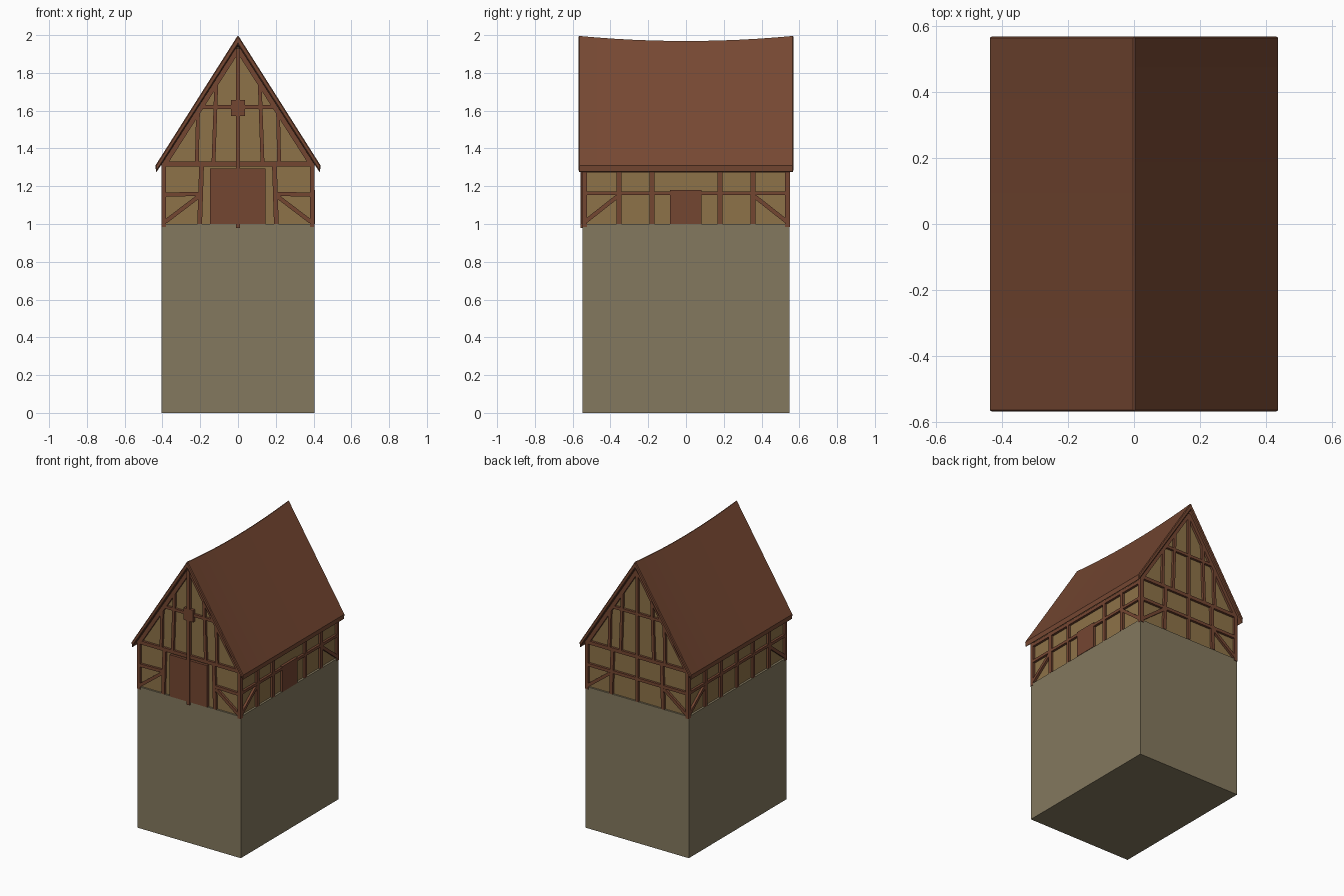
import bpy, bmesh, math
from mathutils import Matrix, Vector

if "Cube" in bpy.data.objects:
    bpy.data.objects.remove(bpy.data.objects["Cube"])


def material(name, rgb):
    m = bpy.data.materials.new(name)
    m.diffuse_color = (*rgb, 1)
    m.use_nodes = True
    m.node_tree.nodes["Principled BSDF"].inputs["Base Color"].default_value = m.diffuse_color
    return m


STONE = material("stone", (0.23, 0.19, 0.112))
PLASTER = material("plaster", (0.27, 0.17, 0.065))
TIMBER = material("timber", (0.175, 0.061, 0.031))
ROOF = material("roof_tile", (0.18, 0.064, 0.032))

WX, WY = 0.39, 0.535      # plaster half sizes
PROUD = 0.016             # how far the timbers stand out


def finish(name, bm, mat):
    bmesh.ops.recalc_face_normals(bm, faces=bm.faces)
    me = bpy.data.meshes.new(name)
    bm.to_mesh(me)
    bm.free()
    me.materials.append(mat)
    ob = bpy.data.objects.new(name, me)
    bpy.context.collection.objects.link(ob)
    return ob


def loft(name, sections, mat):
    """Closed solid through matching cross-section loops."""
    bm = bmesh.new()
    loops = [[bm.verts.new(p) for p in s] for s in sections]
    n = len(loops[0])
    for a, b in zip(loops, loops[1:]):
        for i in range(n):
            j = (i + 1) % n
            bm.faces.new((a[i], a[j], b[j], b[i]))
    bm.faces.new(loops[0])
    bm.faces.new(loops[-1])
    return finish(name, bm, mat)


def wall_frame(angle, dist):
    """Wall space (u along, v up, w outward) for a wall turned about z."""
    c, s = math.cos(angle), math.sin(angle)
    u, w = Vector((c, s, 0)), Vector((s, -c, 0))
    m = Matrix((u, Vector((0, 0, 1)), w)).transposed().to_4x4()
    m.translation = w * dist
    return m


def timbers(name, frame, beams):
    """Beams given as (u0, v0, u1, v1, width[, proud])."""
    bm = bmesh.new()
    for u0, v0, u1, v1, wid, *extra in beams:
        out = extra[0] if extra else PROUD
        length = math.hypot(u1 - u0, v1 - v0)
        m = (frame @ Matrix.Translation(((u0 + u1) / 2, (v0 + v1) / 2, out / 2 - 0.005))
             @ Matrix.Rotation(math.atan2(v1 - v0, u1 - u0), 4, 'Z')
             @ Matrix.Diagonal((length, wid, out + 0.01, 1)))
        bmesh.ops.create_cube(bm, size=1, matrix=m)
    return finish(name, bm, TIMBER)


def both(*beams):
    """Beams plus their mirror images."""
    return [b for u0, v0, u1, v1, *r in beams
            for b in ((u0, v0, u1, v1, *r), (-u0, v0, -u1, v1, *r))]


# Tall plain base block
bx, by = 0.405, 0.547
loft("base_block", [[(-bx, -by, z), (bx, -by, z), (bx, by, z), (-bx, by, z)]
                    for z in (0, 1)], STONE)

# Plaster walls with gables
loft("plaster_walls", [[(-WX, y, 0.99), (WX, y, 0.99), (WX, y, 1.328),
                        (0, y, 1.94), (-WX, y, 1.328)] for y in (-WY, WY)], PLASTER)

# Roof shell with a sagging ridge
sections = []
N = 12
for i in range(N + 1):
    t = -1 + 2 * i / N
    sag = 0.027 * (1 - t * t)
    y = 0.57 * t
    sections.append([(-0.437, y, 1.31), (0, y, 2.0 - sag), (0.437, y, 1.31),
                     (0.434, y, 1.272), (0, y, 1.95 - sag), (-0.434, y, 1.272)])
roof = loft("roof", sections, ROOF)
bev = roof.modifiers.new("soft_edges", 'BEVEL')
bev.width = 0.005
bev.segments = 1
bev.limit_method = 'ANGLE'
bev.angle_limit = math.radians(50)

# Gable framing shared by front and back
gable = both(
    (0.393, 0.99, 0.393, 1.325, 0.026),     # corner posts
    (0.203, 1.0, 0.193, 1.31, 0.025),       # inner posts
    (0.21, 1.145, 0.385, 1.012, 0.022),     # braces
    (0.397, 1.304, 0.0, 1.925, 0.026),      # rafters
    (0.218, 1.32, 0.212, 1.59, 0.02),       # short gable posts
    (0.13, 1.32, 0.115, 1.745, 0.02),       # tall gable posts
) + [(-0.395, 1.318, 0.395, 1.318, 0.025), (-0.19, 1.62, 0.19, 1.62, 0.02)]

front = wall_frame(0, WY)
back = wall_frame(math.pi, WY)
timbers("front_timbers", front, gable
        + both((0.2, 1.16, 0.39, 1.155, 0.022))
        + [(0, 0.98, 0, 1.93, 0.02, 0.024)])
timbers("back_timbers", back, gable
        + [(-0.39, 1.16, 0.39, 1.16, 0.022), (0, 1.0, 0, 1.93, 0.02)])

# Front double door and little gable hatch
timbers("front_door", front, [(-0.148, 1.147, 0.146, 1.147, 0.295, 0.018)])
timbers("gable_hatch", front, [(-0.037, 1.615, 0.037, 1.615, 0.085, 0.02)])

# Side framing
side = both(
    (0.538, 0.985, 0.538, 1.31, 0.026),     # corner posts
    (0.355, 1.0, 0.355, 1.3, 0.026),
    (0.18, 1.0, 0.18, 1.3, 0.024),
    (0.365, 1.145, 0.53, 1.015, 0.022),     # braces
) + [(-0.535, 1.285, 0.535, 1.285, 0.025), (-0.535, 1.163, 0.535, 1.163, 0.02)]

right = wall_frame(math.pi / 2, WX)
left = wall_frame(-math.pi / 2, WX)
timbers("right_timbers", right, side)
timbers("left_timbers", left, side + [(0, 1.0, 0, 1.3, 0.024)])

# Small door on the right side
timbers("side_door", right, [(-0.084, 1.09, 0.082, 1.09, 0.18, 0.018)])
